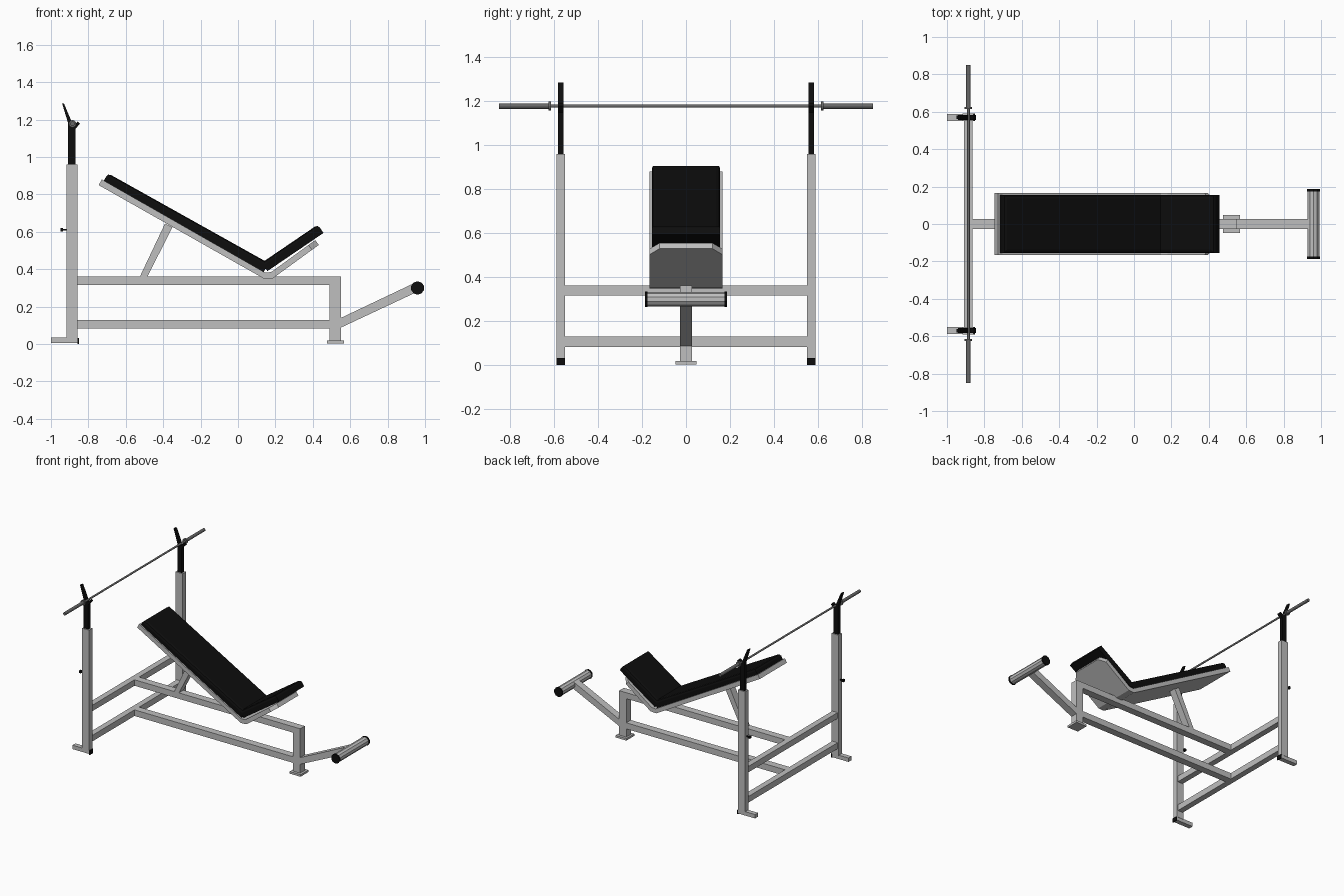
import bpy, bmesh, math
from mathutils import Vector, Matrix

cube = bpy.data.objects.get("Cube")
if cube:
    bpy.data.objects.remove(cube)


def material(name, value):
    m = bpy.data.materials.new(name)
    m.use_nodes = True
    col = (value, value, value, 1)
    m.diffuse_color = col
    m.node_tree.nodes["Principled BSDF"].inputs["Base Color"].default_value = col
    return m


GREY = material("light grey paint", 0.52)
BLACK = material("black vinyl", 0.004)
STEEL = material("dark steel", 0.14)


def finish(name, bm, mat):
    bmesh.ops.recalc_face_normals(bm, faces=bm.faces)
    me = bpy.data.meshes.new(name)
    bm.to_mesh(me)
    bm.free()
    me.materials.append(mat)
    ob = bpy.data.objects.new(name, me)
    bpy.context.collection.objects.link(ob)
    return ob


def box(name, lo, hi, mat):
    lo, hi = Vector(lo), Vector(hi)
    bm = bmesh.new()
    bmesh.ops.create_cube(bm, size=1)
    bmesh.ops.scale(bm, vec=hi - lo, verts=bm.verts)
    bmesh.ops.translate(bm, vec=(lo + hi) / 2, verts=bm.verts)
    return finish(name, bm, mat)


def slab(name, profile, y0, y1, mat):
    """Extrude an (x, z) outline along y."""
    bm = bmesh.new()
    face = bm.faces.new([bm.verts.new((x, y0, z)) for x, z in profile])
    ext = bmesh.ops.extrude_face_region(bm, geom=[face])
    verts = [v for v in ext["geom"] if isinstance(v, bmesh.types.BMVert)]
    bmesh.ops.translate(bm, vec=(0, y1 - y0, 0), verts=verts)
    return finish(name, bm, mat)


def rod(name, x, z, y0, y1, r, mat, sides=12):
    """Cylinder running along y."""
    bm = bmesh.new()
    bmesh.ops.create_cone(bm, cap_ends=True, segments=sides, radius1=r, radius2=r, depth=y1 - y0,
                          matrix=Matrix.Translation((x, (y0 + y1) / 2, z)) @ Matrix.Rotation(math.pi / 2, 4, 'X'))
    return finish(name, bm, mat)


def pad(name, start, end, thick, half_width, bev):
    """Cushion lying on the line start-end in the xz plane, edges chamfered on top."""
    a, b = Vector((start[0], 0, start[1])), Vector((end[0], 0, end[1]))
    d = (b - a).normalized()
    n = Vector((-d.z, 0, d.x))
    bm = bmesh.new()
    bmesh.ops.create_cube(bm, size=1)
    bmesh.ops.scale(bm, vec=((b - a).length, 2 * half_width, thick), verts=bm.verts)
    top = [e for e in bm.edges if all(v.co.z > 0 for v in e.verts)]
    bmesh.ops.bevel(bm, geom=top, offset=bev, segments=2, profile=0.5, affect='EDGES')
    c = (a + b) / 2 + n * thick / 2
    rot = Matrix((d, Vector((0, 1, 0)), n)).transposed().to_4x4()
    bmesh.ops.transform(bm, matrix=Matrix.Translation(c) @ rot, verts=bm.verts)
    return finish(name, bm, BLACK)


# Rack uprights, one per side
for side, s in (("right", -1), ("left", 1)):
    y = 0.57 * s

    def part(name, x0, x1, z0, z1, half, mat):
        box(f"{side}_{name}", (x0, y - half, z0), (x1, y + half, z1), mat)

    part("upright", -0.917, -0.857, 0.03, 0.96, 0.02, GREY)
    part("foot", -1.0, -0.857, 0.005, 0.035, 0.018, GREY)
    part("foot_cap", -0.857, -0.85, 0, 0.032, 0.02, BLACK)
    part("inner_post", -0.908, -0.87, 0.95, 1.16, 0.013, BLACK)
    part("pin", -0.935, -0.915, 0.607, 0.615, 0.005, BLACK)
    part("pin_knob", -0.95, -0.935, 0.602, 0.62, 0.009, BLACK)
    slab(f"{side}_bar_hook",
         [(-0.908, 1.15), (-0.87, 1.15), (-0.845, 1.178), (-0.856, 1.19), (-0.88, 1.167),
          (-0.93, 1.285), (-0.94, 1.285), (-0.908, 1.18)], y - 0.013, y + 0.013, BLACK)
    # Barbell sleeve and collar
    ends = sorted((0.62 * s, 0.85 * s))
    rod(f"{side}_bar_sleeve", -0.885, 1.178, ends[0], ends[1], 0.012, STEEL)
    rod(f"{side}_bar_collar", -0.885, 1.178, 0.62 * s - 0.006, 0.62 * s + 0.006, 0.02, STEEL)

rod("barbell_shaft", -0.885, 1.178, -0.62, 0.62, 0.007, STEEL)

# Frame rails at two heights
W = 0.028
for level, z0, z1 in (("lower", 0.083, 0.13), ("upper", 0.316, 0.362)):
    box(f"{level}_cross_rail", (-0.908, -0.552, z0), (-0.863, 0.552, z1), GREY)
    box(f"{level}_long_rail", (-0.865, -W, z0), (0.5, W, z1), GREY)
box("front_post", (0.49, -W, 0.015), (0.55, W, 0.362), GREY)
box("front_foot_plate", (0.475, -0.048, 0.004), (0.567, 0.048, 0.02), GREY)

# Sloping struts
slab("back_strut", [(-0.525, 0.36), (-0.485, 0.36), (-0.35, 0.625), (-0.39, 0.645)], -W, W, GREY)
slab("roller_arm", [(0.55, 0.088), (0.55, 0.14), (0.94, 0.325), (0.96, 0.28)], -W, W, GREY)

# Foot roller
rod("foot_roller", 0.96, 0.3, -0.176, 0.176, 0.033, GREY, 10)
for side, s in (("right", -1), ("left", 1)):
    rod(f"{side}_roller_cap", 0.96, 0.3, 0.18 * s - 0.006, 0.18 * s + 0.006, 0.036, BLACK, 10)

# Bent support plate, front corners cut off
plate = slab("support_plate",
             [(-0.745, 0.85), (0.14, 0.349), (0.187, 0.352), (0.432, 0.53), (0.413, 0.556),
              (0.178, 0.385), (0.145, 0.382), (-0.728, 0.88)], -0.165, 0.165, GREY)
bm = bmesh.new()
bm.from_mesh(plate.data)
corners = [e for e in bm.edges
           if all(v.co.x > 0.4 for v in e.verts) and abs(e.verts[0].co.y - e.verts[1].co.y) < 0.01]
bmesh.ops.bevel(bm, geom=corners, offset=0.045, segments=1, affect='EDGES')
bm.to_mesh(plate.data)
bm.free()

# Cushions
pad("back_cushion", (-0.722, 0.865), (0.137, 0.385), 0.055, 0.155, 0.018)
pad("seat_cushion", (0.157, 0.39), (0.457, 0.594), 0.054, 0.155, 0.018)
